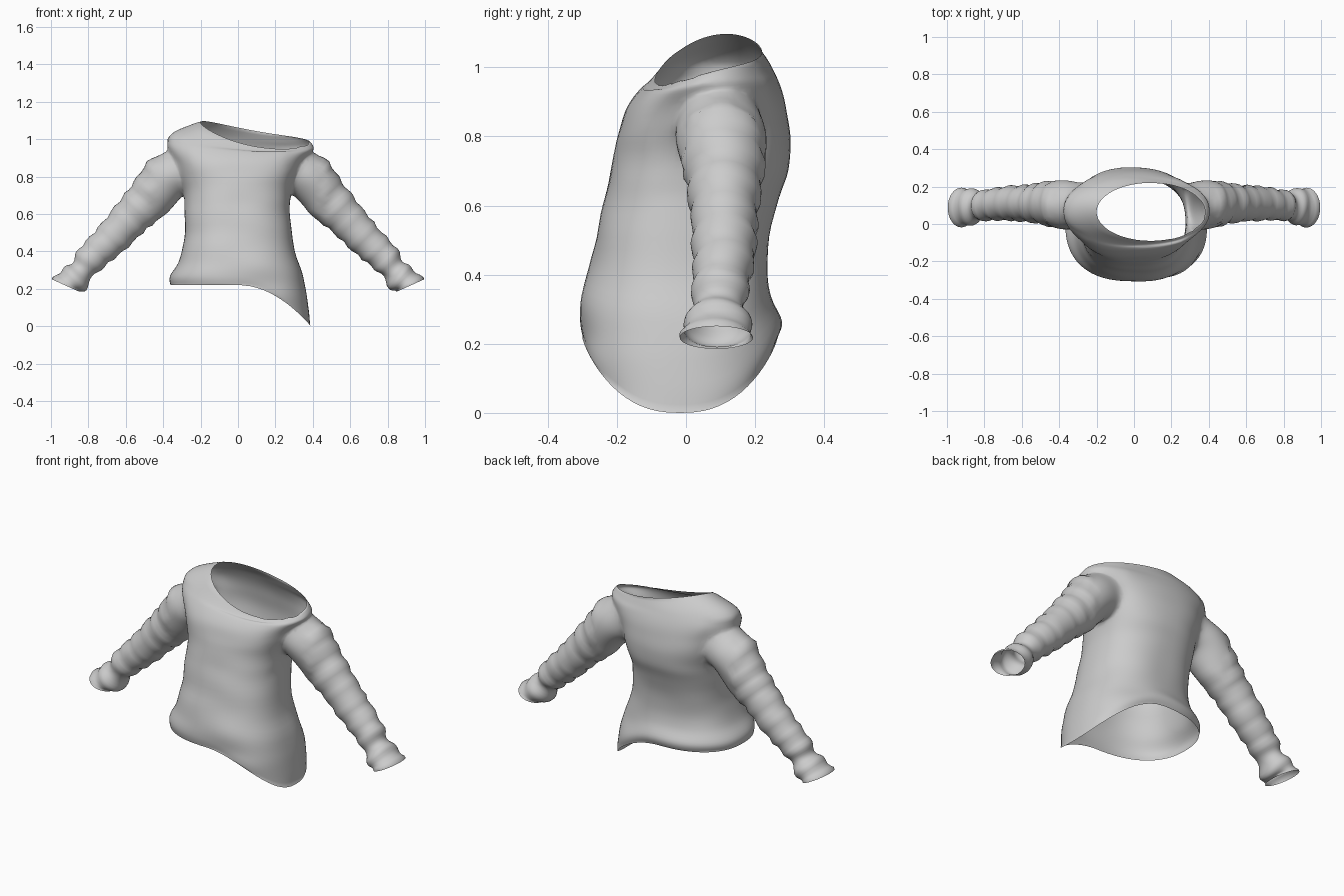
import bpy, bmesh, math
from mathutils import Vector, noise

cube = bpy.data.objects.get("Cube")
if cube:
    bpy.data.objects.remove(cube)

grey = bpy.data.materials.new("grey cloth")
grey.use_nodes = True
colour = (0.6, 0.6, 0.6, 1)
grey.diffuse_color = colour
grey.node_tree.nodes["Principled BSDF"].inputs["Base Color"].default_value = colour


def spline(rows, steps):
    """Catmull-Rom interpolation through rows of points."""
    out = []
    for i in range(len(rows) - 1):
        quad = [rows[max(i - 1, 0)], rows[i], rows[i + 1], rows[min(i + 2, len(rows) - 1)]]
        for s in range(steps):
            t = s / steps
            out.append([b + (c - a) * (t / 2) + (2 * a - 5 * b + 4 * c - d) * (t * t / 2)
                        + (3 * b - a - 3 * c + d) * (t ** 3 / 2) for a, b, c, d in zip(*quad)])
    return out + [rows[-1]]


def loft(name, rows):
    """Closed tube through rings of points; each end is a fan around a centre vertex."""
    bm = bmesh.new()
    rings = [[bm.verts.new(p) for p in row] for row in rows]
    n = len(rings[0])
    for a, b in zip(rings, rings[1:]):
        for i in range(n):
            bm.faces.new((a[i], a[(i + 1) % n], b[(i + 1) % n], b[i]))
    centres = []
    for ring in (rings[0], rings[-1]):
        mid = sum((v.co for v in ring), Vector()) / n
        hub = bm.verts.new(mid)
        centres.append(mid)
        for i in range(n):
            bm.faces.new((ring[i], ring[(i + 1) % n], hub))
    bmesh.ops.recalc_face_normals(bm, faces=bm.faces)
    mesh = bpy.data.meshes.new(name)
    bm.to_mesh(mesh)
    bm.free()
    mesh.materials.append(grey)
    obj = bpy.data.objects.new(name, mesh)
    bpy.context.collection.objects.link(obj)
    return obj, centres


def power(v, e):
    return math.copysign(abs(v) ** e, v)


# Body rings: left edge, right edge, front, back, height, hem droop, neck tilt
BODY = [
    (-.36, .39, -.30, .265, .22, 1, 0),
    (-.36, .38, -.305, .275, .265, .85, 0),
    (-.32, .35, -.30, .245, .34, .45, 0),
    (-.29, .295, -.275, .235, .45, .12, 0),
    (-.285, .28, -.24, .26, .6, 0, 0),
    (-.29, .285, -.215, .295, .7, 0, 0),
    (-.31, .31, -.20, .305, .8, 0, 0),
    (-.345, .345, -.175, .29, .88, 0, .1),
    (-.385, .40, -.13, .265, .95, 0, .3),
    (-.34, .405, -.112, .245, .985, 0, .75),
    (-.20, .38, -.09, .22, 1.02, 0, 1),
]


def body_ring(x0, x1, y0, y1, z, droop, tilt, n=72):
    ring = []
    for i in range(n):
        t = math.tau * i / n
        e = 2 / (2.4 - .4 * tilt)
        x = (x0 + x1) / 2 + (x1 - x0) / 2 * power(math.cos(t), e)
        y = (y0 + y1) / 2 + (y1 - y0) / 2 * power(math.sin(t), e)
        neck = -.0525 * math.cos(t) + .0415 * math.sin(t) + .017 * math.cos(2 * t)
        hem = -.22 * (max(x, 0) / .39) ** 2
        ring.append(Vector((x, y, z + droop * hem + tilt * neck)))
    return ring


sweater, ends = loft("sweater", spline([body_ring(*r) for r in BODY], 5))

# Sleeve rings: x, z, half height, y centre, half depth
SLEEVE = [
    (.20, .84, .10, .10, .09),
    (.29, .83, .125, .10, .12),
    (.38, .795, .132, .10, .135),
    (.465, .69, .122, .11, .115),
    (.56, .595, .105, .11, .098),
    (.68, .465, .092, .11, .09),
    (.79, .36, .08, .10, .08),
    (.83, .305, .068, .095, .076),
    (.87, .255, .08, .092, .095),
    (.923, .218, .08, .088, .106),
]


def sleeve_rings(side, n=40):
    rows = []
    for i, (x, z, h, cy, d) in enumerate(SLEEVE):
        a, b = SLEEVE[max(i - 1, 0)], SLEEVE[min(i + 1, len(SLEEVE) - 1)]
        along = Vector((b[0] - a[0], 0, b[1] - a[1])).normalized()
        if i == len(SLEEVE) - 1:
            along = Vector((.41, 0, -.91))
        up = Vector((-along.z, 0, along.x))
        row = []
        for k in range(n):
            t = math.tau * k / n
            p = Vector((x, cy + d * math.sin(t), z)) + up * (h * math.cos(t))
            row.append(Vector((p.x * side, p.y, p.z)))
        rows.append(row)
    return spline(rows, 5)


# Join both sleeves to the body
for side, name in ((1, "left_sleeve"), (-1, "right_sleeve")):
    sleeve, centres = loft(name, sleeve_rings(side))
    ends.append(centres[1])
    mod = sweater.modifiers.new(name, "BOOLEAN")
    mod.operation = "UNION"
    mod.solver = "EXACT"
    mod.object = sleeve
    bpy.context.view_layer.objects.active = sweater
    bpy.ops.object.modifier_apply(modifier=mod.name)
    bpy.data.objects.remove(sleeve)

bm = bmesh.new()
bm.from_mesh(sweater.data)

# Open the hem, neck and cuffs
hubs = [min(bm.verts, key=lambda v: (v.co - c).length) for c in ends]
bmesh.ops.delete(bm, geom=hubs, context="VERTS")

# Blend the armhole seams
bmesh.ops.remove_doubles(bm, verts=bm.verts, dist=.005)
bmesh.ops.triangulate(bm, faces=[f for f in bm.faces if len(f.verts) > 4])
seam = [v for v in bm.verts if .26 < abs(v.co.x) < .46 and .62 < v.co.z < 1.0 and not v.is_boundary]
for _ in range(8):
    bmesh.ops.smooth_vert(bm, verts=seam, factor=.5, use_axis_x=True, use_axis_y=True, use_axis_z=True)

# Soft folds in the cloth
bm.normal_update()
for v in bm.verts:
    if not v.is_boundary:
        sx = abs(v.co.x)
        if sx > .45:
            fold = .006 * math.sin(45 * (sx - v.co.z) + 2 * noise.noise(v.co * 6))
        else:
            fold = .007 * noise.noise(Vector((v.co.x * 4, v.co.y * 4, v.co.z * 9)))
        v.co += v.normal * fold
bm.to_mesh(sweater.data)
bm.free()

for poly in sweater.data.polygons:
    poly.use_smooth = True
    poly.material_index = 0
